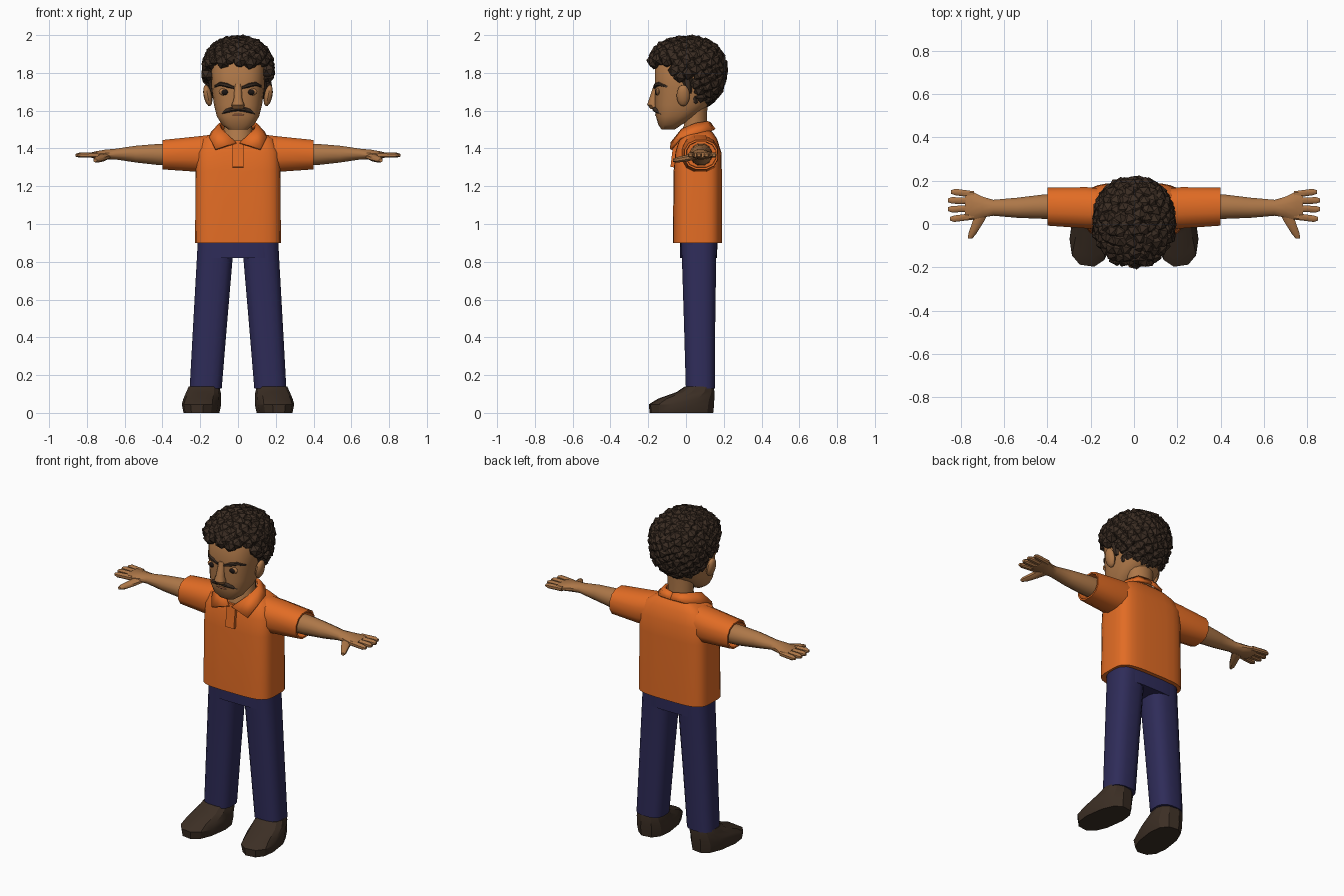
import bpy, bmesh, math, random
from mathutils import Vector, Matrix, Euler

random.seed(4)
if "Cube" in bpy.data.objects:
    bpy.data.objects.remove(bpy.data.objects["Cube"], do_unlink=True)


def material(name, rgb):
    mat = bpy.data.materials.new(name)
    mat.use_nodes = True
    mat.diffuse_color = (*rgb, 1)
    mat.node_tree.nodes["Principled BSDF"].inputs["Base Color"].default_value = (*rgb, 1)
    return mat


orange = material("orange_cotton", (0.76, 0.15, 0.018))
skin = material("brown_skin", (0.42, 0.185, 0.065))
navy = material("navy_denim", (0.028, 0.025, 0.10))
hair_brown = material("dark_brown_hair", (0.042, 0.025, 0.016))
leather = material("brown_leather", (0.045, 0.028, 0.018))
eye_dark = material("dark_eye", (0.012, 0.008, 0.007))
lip_brown = material("lip_brown", (0.28, 0.10, 0.045))


def finish(name, bm, mat, mirror=False, angle=40):
    """Turn a bmesh into an object, optionally mirrored to the right side."""
    bmesh.ops.recalc_face_normals(bm, faces=bm.faces[:])
    mesh = bpy.data.meshes.new(name)
    bm.to_mesh(mesh)
    bm.free()
    mesh.materials.append(mat)
    obj = bpy.data.objects.new(name, mesh)
    bpy.context.collection.objects.link(obj)
    if angle:
        for other in bpy.context.selected_objects:
            other.select_set(False)
        obj.select_set(True)
        bpy.context.view_layer.objects.active = obj
        bpy.ops.object.shade_smooth_by_angle(angle=math.radians(angle))
    if mirror:
        mod = obj.modifiers.new("mirror", "MIRROR")
        mod.use_mirror_merge = False
    return obj


def loft(name, axis, sections, mat, sides=12, power=2.0, mirror=False, angle=40, matrix=None):
    """Skin superellipse sections (position, centre u, centre v, half u, half v) along an axis."""
    k = "xyz".index(axis)
    bm = bmesh.new()
    rings = []
    for t, u, v, a, b in sections:
        ring = []
        for i in range(sides):
            ang = math.tau * (i + 0.5) / sides
            c, s = math.cos(ang), math.sin(ang)
            co = Vector((0, 0, 0))
            co[k] = t
            co[(k + 1) % 3] = u + a * math.copysign(abs(c) ** (2 / power), c)
            co[(k + 2) % 3] = v + b * math.copysign(abs(s) ** (2 / power), s)
            ring.append(bm.verts.new(co))
        rings.append(ring)
    for low, high in zip(rings, rings[1:]):
        for i in range(sides):
            j = (i + 1) % sides
            bm.faces.new((low[i], low[j], high[j], high[i]))
    bm.faces.new(rings[0])
    bm.faces.new(rings[-1])
    if matrix:
        bm.transform(matrix)
    return finish(name, bm, mat, mirror, angle)


def ball(name, loc, size, mat, mirror=False, tilt=0):
    bm = bmesh.new()
    turn = Euler((0, tilt, 0)).to_matrix().to_4x4()
    bmesh.ops.create_uvsphere(bm, u_segments=12, v_segments=8, radius=1,
                              matrix=Matrix.Translation(loc) @ turn @ Matrix.Diagonal((*size, 1)))
    return finish(name, bm, mat, mirror)


# Shirt: body, sleeves with hollow cuffs, placket
loft("shirt_body", "z", [
    (0.90, 0, 0.06, 0.228, 0.13), (1.28, 0, 0.062, 0.225, 0.128),
    (1.38, 0, 0.065, 0.22, 0.122), (1.45, 0, 0.065, 0.19, 0.10),
    (1.48, 0, 0.07, 0.14, 0.075), (1.50, 0, 0.075, 0.09, 0.05)],
    orange, sides=28, power=4, angle=35)
loft("sleeve", "x", [
    (0.10, 0.07, 1.38, 0.09, 0.10), (0.22, 0.075, 1.37, 0.098, 0.096),
    (0.40, 0.08, 1.367, 0.09, 0.08), (0.40, 0.08, 1.367, 0.08, 0.07),
    (0.35, 0.08, 1.367, 0.078, 0.068)], orange, power=2.4, mirror=True)
loft("placket", "z", [(1.30, 0, -0.06, 0.03, 0.014), (1.37, 0, -0.058, 0.03, 0.014),
                      (1.44, 0, -0.045, 0.03, 0.014)], orange, sides=4, power=1, angle=0,
     matrix=None).hide_render = True
bpy.data.objects.remove(bpy.data.objects["placket"], do_unlink=True)
bm = bmesh.new()
bmesh.ops.create_cube(bm, size=1, matrix=Matrix.Translation((0, -0.06, 1.37))
                      @ Matrix.Rotation(-0.12, 4, "X") @ Matrix.Diagonal((0.058, 0.028, 0.14, 1)))
finish("placket", bm, orange, angle=0)

# Folded collar: inner and outer edge of the left half, then mirrored
inner = [(0, 0.125, 1.535), (0.06, 0.11, 1.54), (0.095, 0.05, 1.53),
         (0.085, -0.02, 1.50), (0.01, -0.075, 1.43)]
outer = [(0, 0.15, 1.50), (0.085, 0.135, 1.495), (0.14, 0.06, 1.48),
         (0.15, -0.03, 1.455), (0.12, -0.08, 1.395)]
bm = bmesh.new()
edge_in = [bm.verts.new(p) for p in inner]
edge_out = [bm.verts.new(p) for p in outer]
for i in range(len(inner) - 1):
    bm.faces.new((edge_in[i], edge_out[i], edge_out[i + 1], edge_in[i + 1]))
collar = finish("collar", bm, orange, mirror=True)
thick = collar.modifiers.new("thickness", "SOLIDIFY")
thick.thickness = 0.014
thick.offset = 0

# Arms and hands
loft("arm", "x", [
    (0.30, 0.08, 1.368, 0.062, 0.062), (0.42, 0.08, 1.368, 0.058, 0.058),
    (0.54, 0.075, 1.37, 0.048, 0.046), (0.65, 0.075, 1.37, 0.038, 0.029),
    (0.70, 0.078, 1.368, 0.05, 0.027), (0.75, 0.085, 1.365, 0.068, 0.021),
    (0.78, 0.088, 1.365, 0.068, 0.014)], skin, mirror=True)
for finger, y, tip in (("index", 0.03, 0.85), ("middle", 0.07, 0.86),
                       ("ring", 0.107, 0.86), ("little", 0.142, 0.845)):
    spread = (y - 0.085) * 0.1
    loft(finger + "_finger", "x", [
        (0.74, y - spread, 1.365, 0.016, 0.015), (tip - 0.02, y + spread, 1.365, 0.016, 0.014),
        (tip, y + spread, 1.364, 0.009, 0.008)], skin, sides=8, power=2.6, mirror=True)
loft("thumb", "y", [
    (0.06, 1.36, 0.70, 0.018, 0.035), (0.01, 1.35, 0.72, 0.019, 0.028),
    (-0.045, 1.34, 0.747, 0.016, 0.02), (-0.068, 1.337, 0.757, 0.009, 0.01)],
    skin, sides=8, mirror=True)

# Trousers
loft("hips", "z", [(0.82, 0, 0.067, 0.21, 0.098), (0.92, 0, 0.067, 0.216, 0.10)],
     navy, sides=24, power=3.5)
loft("trouser_leg", "z", [
    (0.13, 0.171, 0.076, 0.086, 0.078), (0.48, 0.147, 0.072, 0.091, 0.084),
    (0.82, 0.123, 0.069, 0.096, 0.092), (0.90, 0.115, 0.068, 0.10, 0.095)],
    navy, sides=16, power=2.8, mirror=True)

# Shoes, toes turned slightly outward
turn_out = Matrix.Translation((0.18, 0.07, 0)) @ Matrix.Rotation(0.14, 4, "Z")
loft("shoe", "z", [
    (0, 0, -0.095, 0.09, 0.17), (0.045, 0, -0.095, 0.10, 0.175),
    (0.075, 0, -0.07, 0.096, 0.15), (0.11, 0, -0.02, 0.09, 0.10),
    (0.14, 0, 0.0, 0.08, 0.075)], leather, sides=12, power=2.5, mirror=True, angle=25,
    matrix=turn_out)

# Neck and head
loft("neck", "z", [
    (1.40, 0, 0.035, 0.09, 0.085), (1.46, 0, 0.035, 0.082, 0.08),
    (1.52, 0, 0.05, 0.075, 0.062), (1.66, 0, 0.05, 0.085, 0.065)], skin, sides=16)
loft("head", "z", [
    (1.50, 0, -0.095, 0.05, 0.035), (1.525, 0, -0.085, 0.085, 0.062),
    (1.57, 0, -0.055, 0.113, 0.105), (1.63, 0, -0.022, 0.128, 0.143),
    (1.72, 0, 0, 0.14, 0.165), (1.84, 0, 0, 0.145, 0.165),
    (1.92, 0, 0.01, 0.10, 0.12)], skin, sides=24, power=2.7)
ball("ear", (0.16, -0.015, 1.68), (0.022, 0.035, 0.058), skin, mirror=True, tilt=0.2)
loft("nose", "z", [
    (1.74, 0, -0.155, 0.018, 0.014), (1.66, 0, -0.172, 0.024, 0.024),
    (1.63, 0, -0.172, 0.036, 0.034), (1.61, 0, -0.165, 0.03, 0.022)],
    skin, sides=10)

# Facial features
loft("eyebrow", "x", [
    (0.022, -0.163, 1.722, 0.01, 0.008), (0.06, -0.157, 1.735, 0.014, 0.013),
    (0.095, -0.14, 1.742, 0.012, 0.011), (0.125, -0.105, 1.728, 0.01, 0.006)],
    hair_brown, sides=6, mirror=True)
ball("eyelid", (0.07, -0.148, 1.70), (0.032, 0.011, 0.02), skin, mirror=True)
ball("eye", (0.07, -0.152, 1.698), (0.02, 0.013, 0.016), eye_dark, mirror=True)
loft("moustache", "x", [
    (0, -0.163, 1.607, 0.016, 0.01), (0.03, -0.162, 1.607, 0.017, 0.014),
    (0.065, -0.148, 1.598, 0.014, 0.012), (0.09, -0.125, 1.583, 0.01, 0.006)],
    hair_brown, sides=8, mirror=True)
ball("lower_lip", (0, -0.15, 1.577), (0.045, 0.014, 0.009), lip_brown)

# Curly hair: faceted clumps spread over a cap, clear of the face
ball("hair_core", (0, 0.06, 1.81), (0.152, 0.135, 0.16), hair_brown)
bm = bmesh.new()
count = 270
for i in range(count):
    h = 1 - 2 * (i + 0.5) / count
    ang = i * math.pi * (3 - math.sqrt(5))
    r = math.sqrt(1 - h * h)
    d = Vector((r * math.cos(ang), r * math.sin(ang), h))
    d /= sum(abs(c) ** 2.3 for c in d) ** (1 / 2.3)
    depth = 0.152 if h > 0 else 0.185
    p = Vector((d.x * 0.162, 0.005 + d.y * 0.183, 1.815 + d.z * depth))
    floor = 1.85 if p.y < -0.07 else 1.775 if p.y < 0.04 else 1.63
    if p.z < floor or (p.z < 1.66 and p.y < 0.08):
        continue
    spin = Euler([random.uniform(0, math.tau) for _ in range(3)]).to_matrix().to_4x4()
    bmesh.ops.create_icosphere(bm, subdivisions=1, radius=random.uniform(0.034, 0.041),
                               matrix=Matrix.Translation(p) @ spin)
finish("curly_hair", bm, hair_brown, angle=0)
loft("sideburn", "z", [(1.69, 0.137, 0.018, 0.014, 0.012), (1.79, 0.145, 0.0, 0.016, 0.035)],
     hair_brown, sides=6, mirror=True)
